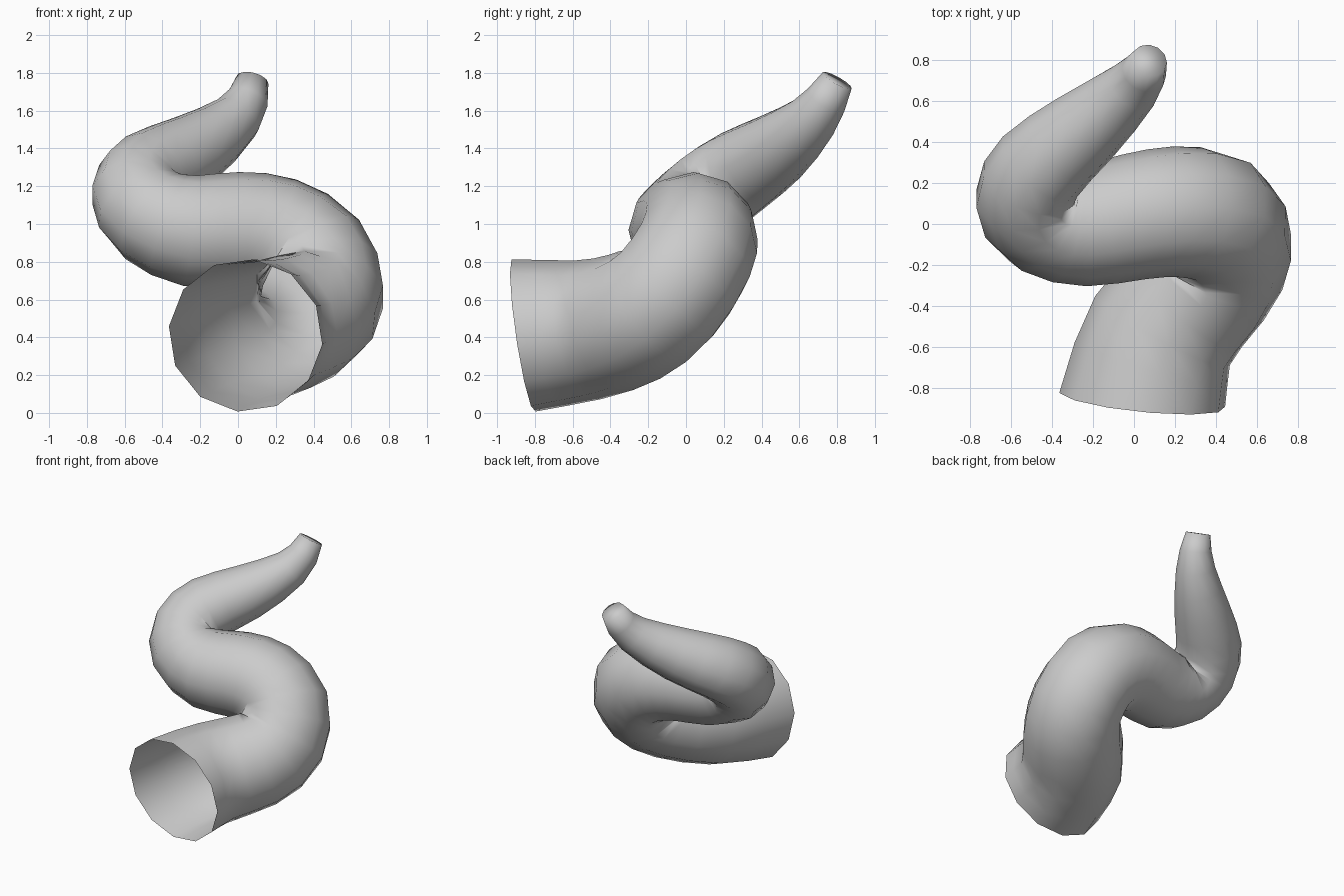
import bpy, bmesh
from math import cos, sin, pi, radians
from mathutils import Vector

if "Cube" in bpy.data.objects:
    bpy.data.objects.remove(bpy.data.objects["Cube"])

SIDES = 12
# centre line with radius: x, y, z, r
PATH = [(0.04, -0.86, 0.41, 0.41), (0.14, -0.52, 0.44, 0.375), (0.35, -0.27, 0.51, 0.355),
        (0.44, -0.10, 0.63, 0.34), (0.38, 0.03, 0.82, 0.33), (0.20, 0.06, 0.935, 0.32),
        (0.0, 0.035, 0.965, 0.31), (-0.25, -0.01, 0.965, 0.295), (-0.45, 0.02, 1.04, 0.27),
        (-0.53, 0.13, 1.16, 0.25), (-0.46, 0.28, 1.27, 0.235), (-0.24, 0.47, 1.39, 0.20),
        (-0.01, 0.67, 1.56, 0.14), (0.075, 0.80, 1.76, 0.088), (0.045, 0.888, 1.99, 0.03)]


def smooth_path(points):
    """Catmull-Rom path with one extra ring between control points."""
    p = [Vector(q) for q in points]
    p = [2 * p[0] - p[1]] + p + [2 * p[-1] - p[-2]]
    out = []
    for a, b, c, d in zip(p, p[1:], p[2:], p[3:]):
        out += [b, (9 * (b + c) - a - d) / 16]
    return out[:-1] + [p[-2]] if len(out) % 2 else out[:-1]


rings = smooth_path(PATH)
centres = [q.to_3d() for q in rings]
bm = bmesh.new()
loops = []
normal = Vector((1, 0, 0))
for i, c in enumerate(centres):
    tangent = centres[min(i + 1, len(centres) - 1)] - centres[max(i - 1, 0)]
    if i == 0:
        tangent = Vector((0.1, 1, 0.148))      # plane of the open base
    tangent.normalize()
    normal = (normal - tangent * normal.dot(tangent)).normalized()
    side = normal.cross(tangent)
    ring = []
    for k in range(SIDES):
        a = 2 * pi * k / SIDES + radians(-6)
        ring.append(bm.verts.new(c + rings[i].w * (normal * cos(a) + side * sin(a))))
    loops.append(ring)

# skin between rings, closed tip, open base
for lo, hi in zip(loops, loops[1:]):
    for k in range(SIDES):
        n = (k + 1) % SIDES
        bm.faces.new((lo[k], lo[n], hi[n], hi[k]))
bm.faces.new(loops[-1])
bmesh.ops.recalc_face_normals(bm, faces=bm.faces)

mesh = bpy.data.meshes.new("tentacle")
bm.to_mesh(mesh)
bm.free()
mesh.shade_smooth()
tentacle = bpy.data.objects.new("tentacle", mesh)
bpy.context.collection.objects.link(tentacle)
